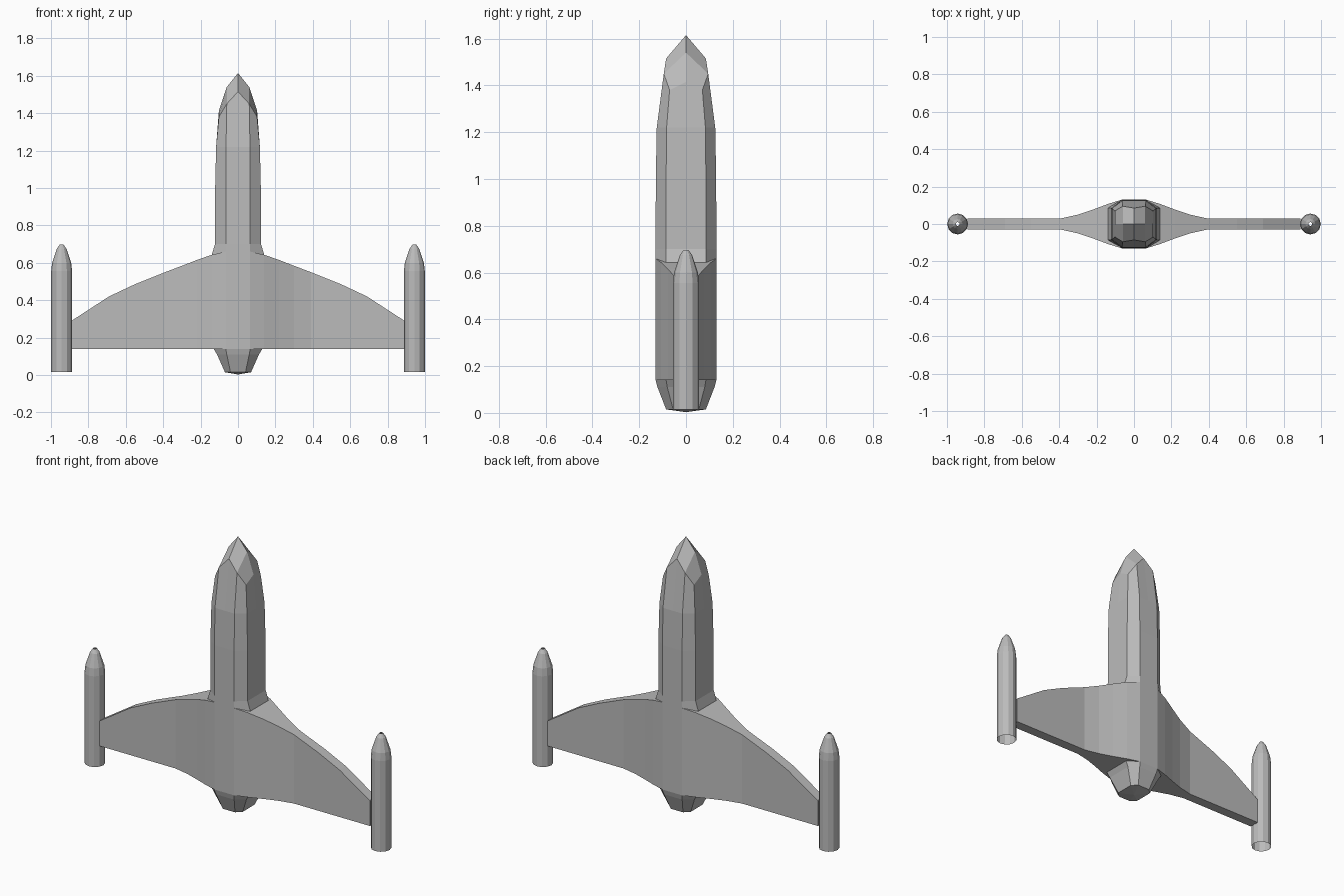
import bpy, bmesh, math

cube = bpy.data.objects.get("Cube")
if cube:
    bpy.data.objects.remove(cube, do_unlink=True)

grey = bpy.data.materials.new("hull_grey")
grey.use_nodes = True
grey.diffuse_color = (0.5, 0.5, 0.5, 1)
grey.node_tree.nodes["Principled BSDF"].inputs["Base Color"].default_value = (0.5, 0.5, 0.5, 1)


def finish(name, bm):
    bmesh.ops.recalc_face_normals(bm, faces=bm.faces)
    mesh = bpy.data.meshes.new(name)
    bm.to_mesh(mesh)
    bm.free()
    mesh.materials.append(grey)
    obj = bpy.data.objects.new(name, mesh)
    bpy.context.collection.objects.link(obj)
    return obj


def bridge(bm, lower, upper):
    n = len(lower)
    for i in range(n):
        j = (i + 1) % n
        bm.faces.new((lower[i], lower[j], upper[j], upper[i]))


def full_ring(bm, quarter):
    """Mirror four points (y axis, two corner points, x axis) into a ring of twelve."""
    front_y, corner_y, corner_x, side = quarter
    half = [front_y, corner_y, corner_x, side] + [(x, -y, z) for x, y, z in (corner_x, corner_y, front_y)]
    other = [(-x, y, z) for x, y, z in half[-2:0:-1]]
    return [bm.verts.new(p) for p in half + other]


# Fuselage: chamfered rings (z, half width, half depth, flat front, flat side)
bm = bmesh.new()
rings = [(0.015, 0.07, 0.085, 0.04, 0.055), (0.11, 0.112, 0.122, 0.06, 0.08),
         (0.14, 0.13, 0.13, 0.065, 0.085), (0.645, 0.14, 0.13, 0.065, 0.085),
         (0.7, 0.123, 0.13, 0.065, 0.085), (1.0, 0.122, 0.129, 0.065, 0.085),
         (1.22, 0.117, 0.125, 0.064, 0.083)]
loops = [full_ring(bm, [(0, d, z), (f, d, z), (w, s, z), (w, 0, z)])
         for z, w, d, f, s in rings]
# Faceted nose shoulder with staggered heights
nose = full_ring(bm, [(0, 0.085, 1.515), (0.06, 0.095, 1.45), (0.102, 0.07, 1.38), (0.102, 0, 1.415)])
loops.append(nose)
for a, b in zip(loops, loops[1:]):
    bridge(bm, a, b)
# Nose point
tip = bm.verts.new((0, 0, 1.615))
for sx, mid in ((1, 3), (-1, 9)):
    ridge = bm.verts.new((sx * 0.06, 0, 1.54))
    for step in (-1, 1):
        shaft, corner, edge = (nose[(mid + step * k) % 12] for k in (1, 2, 3))
        bm.faces.new((ridge, nose[mid], shaft, corner))
        bm.faces.new((tip, ridge, corner, edge))
# Shallow tail cap
tail = bm.verts.new((0, 0, 0.003))
for i in range(12):
    bm.faces.new((tail, loops[0][i], loops[0][(i + 1) % 12]))
finish("fuselage", bm)

# Wings: stations along the span (x, half thickness, leading edge height)
stations = [(0.065, 0.13, 0.66), (0.14, 0.107, 0.643), (0.22, 0.077, 0.615),
            (0.3, 0.05, 0.584), (0.39, 0.03, 0.55), (0.55, 0.03, 0.486),
            (0.69, 0.03, 0.42), (0.89, 0.03, 0.29)]
for side, label in ((1, "left"), (-1, "right")):
    bm = bmesh.new()
    loops = [[bm.verts.new((side * x, y, z)) for y, z in ((-t, 0.14), (t, 0.14), (t, top), (-t, top))]
             for x, t, top in stations]
    for a, b in zip(loops, loops[1:]):
        bridge(bm, a, b)
    bm.faces.new(loops[0])
    bm.faces.new(loops[-1])
    finish(label + "_wing", bm)

    # Wingtip pod: open tube with rounded point
    bm = bmesh.new()
    loops = []
    for z, r in ((0.015, 0.056), (0.555, 0.056), (0.6, 0.051), (0.675, 0.026), (0.697, 0.01)):
        loops.append([bm.verts.new((side * 0.943 + r * math.cos(i * math.pi / 6),
                                    r * math.sin(i * math.pi / 6), z)) for i in range(12)])
    for a, b in zip(loops, loops[1:]):
        bridge(bm, a, b)
    finish(label + "_wingtip_pod", bm)
